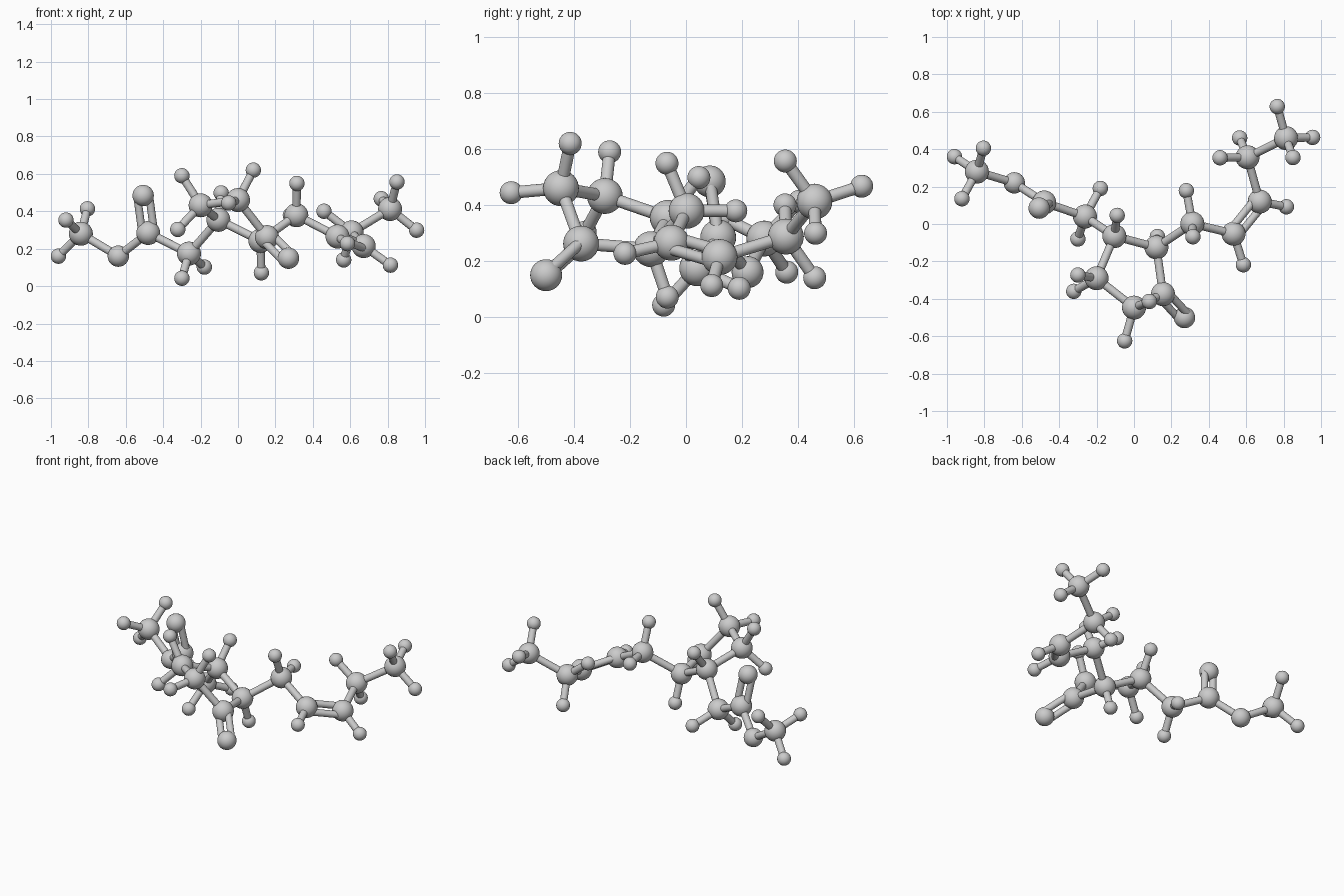
import bpy
from mathutils import Vector

cube = bpy.data.objects.get("Cube")
if cube:
    bpy.data.objects.remove(cube, do_unlink=True)

grey = bpy.data.materials.new("light grey")
grey.use_nodes = True
tone = (0.6, 0.6, 0.6, 1)
grey.diffuse_color = tone
grey.node_tree.nodes["Principled BSDF"].inputs["Base Color"].default_value = tone

LARGE, MEDIUM, SMALL = 0.064, 0.057, 0.041
ROD, THIN_ROD, SPREAD = 0.022, 0.021, 0.032


def finish(name):
    obj = bpy.context.object
    obj.name = name
    obj.data.materials.append(grey)
    bpy.ops.object.shade_smooth_by_angle()
    return obj


def ball(name, centre, radius):
    bpy.ops.mesh.primitive_uv_sphere_add(segments=32, ring_count=16, radius=radius, location=centre)
    finish(name)


def rod(name, a, b, radius=ROD):
    a, b = Vector(a), Vector(b)
    bpy.ops.mesh.primitive_cylinder_add(vertices=24, radius=radius, depth=(b - a).length,
                                        location=(a + b) / 2)
    obj = finish(name)
    obj.rotation_mode = 'QUATERNION'
    obj.rotation_quaternion = Vector((0, 0, 1)).rotation_difference(b - a)


def double_rod(name, a, b, side):
    # Two thin parallel rods, spread sideways across their own axis
    a, b, side = Vector(a), Vector(b), Vector(side)
    axis = (b - a).normalized()
    shift = (side - axis * side.dot(axis)).normalized() * SPREAD
    for s in (-1, 1):
        rod(name, a + shift * s, b + shift * s, THIN_ROD)


# Joint balls: position, radius, then the small end balls fixed to each
joints = {
    "left_arm_tip": ((-.84, .28, .28), LARGE,
                     [(-.96, .36, .16), (-.805, .405, .413), (-.92, .135, .353)]),
    "left_arm_link": ((-.64, .22, .16), MEDIUM, []),
    "left_arm_fork": ((-.48, .115, .284), LARGE, []),
    "left_arm_knob": ((-.507, .085, .484), MEDIUM, []),
    "left_arm_root": ((-.262, .04, .174), LARGE, [(-.30, -.08, .042), (-.18, .19, .102)]),
    "ring_back_left": ((-.105, -.065, .354), LARGE, [(-.09, .046, .498)]),
    "ring_back_right": ((.12, -.125, .242), LARGE, [(.125, -.067, .071)]),
    "ring_front_right": ((.155, -.375, .262), LARGE, []),
    "ring_knob": ((.27, -.5, .149), MEDIUM, []),
    "ring_front": ((0, -.447, .46), LARGE, [(-.05, -.625, .444), (.082, -.414, .62)]),
    "ring_left": ((-.2, -.29, .432), LARGE, [(-.30, -.273, .59), (-.322, -.36, .303)]),
    "right_arm_root": ((.312, .002, .379), LARGE, [(.28, .178, .379), (.315, -.068, .549)]),
    "right_arm_inner": ((.532, -.052, .265), LARGE, [(.585, -.218, .227)]),
    "right_arm_outer": ((.672, .12, .214), LARGE, [(.815, .092, .112)]),
    "right_arm_bend": ((.607, .357, .287), LARGE, [(.46, .354, .4), (.565, .46, .14)]),
    "right_arm_tip": ((.813, .459, .412), LARGE,
                      [(.766, .628, .467), (.955, .463, .299), (.85, .355, .557)]),
}

for name, (centre, radius, ends) in joints.items():
    ball(name + "_ball", centre, radius)
    for end in ends:
        ball(name + "_end_ball", end, SMALL)
        rod(name + "_end_rod", centre, end)

# Single rods along the arms and around the ring
chains = [
    ["left_arm_tip", "left_arm_link", "left_arm_fork", "left_arm_root", "ring_back_left",
     "ring_back_right", "right_arm_root", "right_arm_inner"],
    ["ring_back_right", "ring_front_right", "ring_front", "ring_left", "ring_back_left"],
    ["right_arm_outer", "right_arm_bend", "right_arm_tip"],
]
for chain in chains:
    for first, second in zip(chain, chain[1:]):
        rod(first + "_rod", joints[first][0], joints[second][0])

# Paired rods
for first, second, side in (("left_arm_fork", "left_arm_knob", (1, 0, .15)),
                            ("ring_front_right", "ring_knob", (.82, .3, .45)),
                            ("right_arm_inner", "right_arm_outer", (.57, -.62, -.52))):
    double_rod(second + "_paired_rod", joints[first][0], joints[second][0], side)
